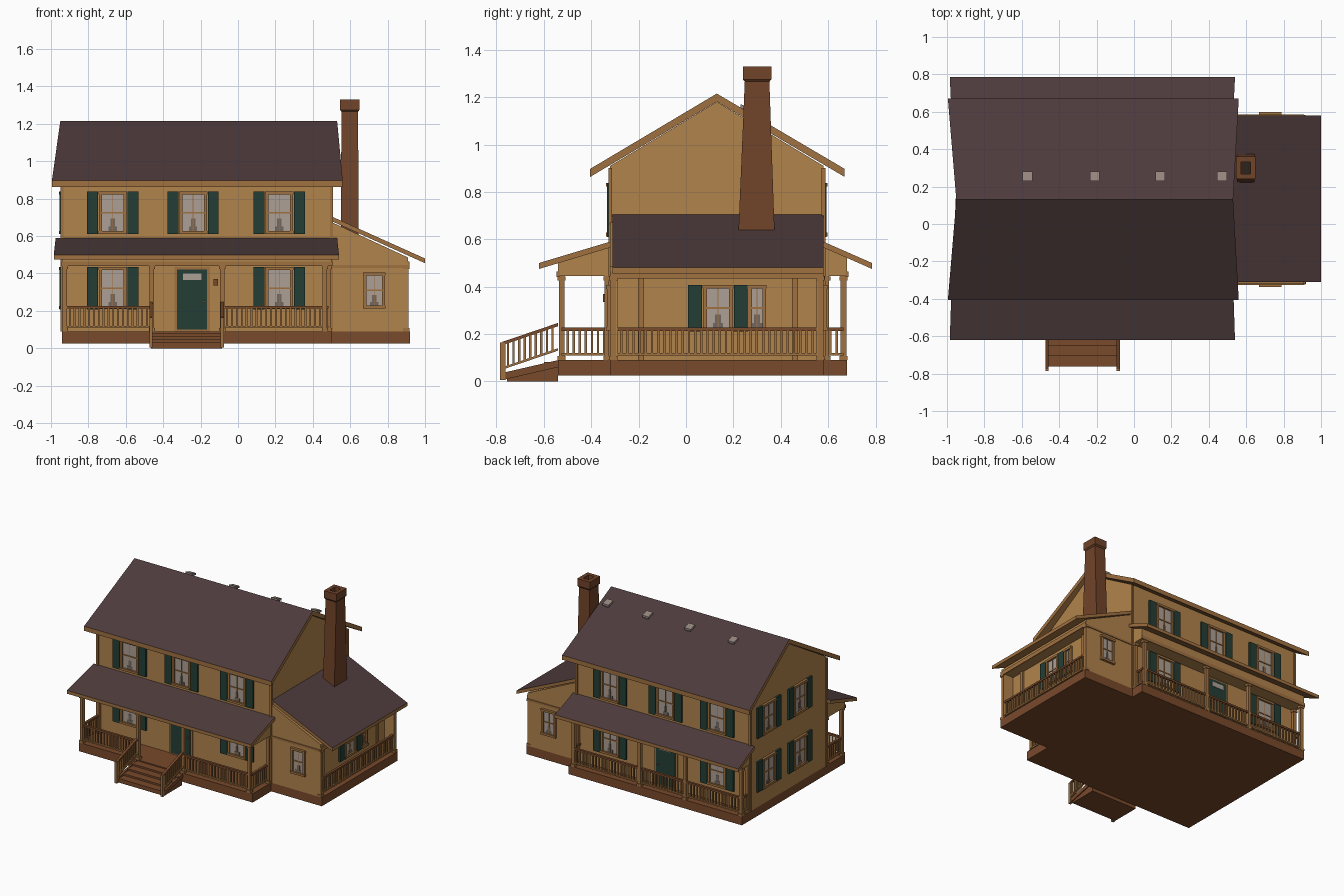
import bpy, bmesh, math
from mathutils import Vector

if "Cube" in bpy.data.objects:
    bpy.data.objects.remove(bpy.data.objects["Cube"])

# ---- colours
COLOURS = {
    "siding":  (0.440, 0.228, 0.072, 1),
    "trim":    (0.350, 0.165, 0.052, 1),
    "wood":    (0.190, 0.067, 0.024, 1),
    "shingle": (0.075, 0.043, 0.044, 1),
    "green":   (0.017, 0.048, 0.034, 1),
    "curtain": (0.420, 0.350, 0.300, 1),
    "glass":   (0.170, 0.135, 0.115, 1),
    "brick":   (0.165, 0.056, 0.022, 1),
    "soot":    (0.030, 0.015, 0.010, 1),
    "vent":    (0.300, 0.240, 0.210, 1),
}
MATS, NAMES = [], list(COLOURS)
for n, c in COLOURS.items():
    m = bpy.data.materials.new(n)
    m.diffuse_color = c
    m.use_nodes = True
    m.node_tree.nodes["Principled BSDF"].inputs["Base Color"].default_value = m.diffuse_color
    MATS.append(m)


class Part:
    """Collects simple solids into one named object."""
    def __init__(self, name):
        self.name, self.bm = name, bmesh.new()

    def loft(self, rings, mat, top=None):
        """Solid through equal-length rings; 'top' colours the last cap."""
        vs = [[self.bm.verts.new(p) for p in r] for r in rings]
        n, faces = len(vs[0]), []
        for a, b in zip(vs, vs[1:]):
            for i in range(n):
                faces.append(self.bm.faces.new((a[i], a[(i + 1) % n], b[(i + 1) % n], b[i])))
        faces.append(self.bm.faces.new(vs[0][::-1]))
        cap = self.bm.faces.new(vs[-1])
        for f in faces:
            f.material_index = NAMES.index(mat)
        cap.material_index = NAMES.index(top or mat)

    def box(self, x0, x1, y0, y1, z0, z1, mat):
        self.loft([[(x0, y0, z), (x1, y0, z), (x1, y1, z), (x0, y1, z)] for z in (z0, z1)], mat)

    def slab(self, pts, th):
        """Roof panel: shingles on top, trim on the edges and underside."""
        self.loft([[(x, y, z - th) for x, y, z in pts], pts], "trim", "shingle")

    def bar(self, a, b, w, h, mat):
        """Beam running along y or z-slope between two points."""
        a, b = Vector(a), Vector(b)
        side = Vector((b - a).cross(Vector((0, 0, 1)))).normalized() * w / 2
        up = Vector((0, 0, h / 2))
        self.loft([[p - side - up, p + side - up, p + side + up, p - side + up] for p in (a, b)], mat)

    def done(self):
        bmesh.ops.recalc_face_normals(self.bm, faces=self.bm.faces)
        me = bpy.data.meshes.new(self.name)
        self.bm.to_mesh(me)
        self.bm.free()
        for m in MATS:
            me.materials.append(m)
        ob = bpy.data.objects.new(self.name, me)
        bpy.context.collection.objects.link(ob)


# ---- main dimensions
X0, X1, Y0, Y1 = -0.94, 0.50, -0.32, 0.58
YM, WX, WR = 0.13, 0.91, 0.83          # ridge line, wing edge, recessed wing wall
PF, PB = -0.54, 0.68                   # front and back porch edges
FLOOR = 0.09

# ---- foundation decks
p = Part("foundation")
p.box(X0, X1, PF, PB, 0.025, FLOOR, "wood")
p.box(X1, WX + 0.01, Y0, Y1, 0.025, FLOOR, "wood")
p.done()

# ---- main house body with gables
p = Part("house_body")
prof = [(Y0, FLOOR), (Y1, FLOOR), (Y1, 0.91), (YM, 1.18), (Y0, 0.91)]
p.loft([[(x, y, z) for y, z in prof] for x in (X0, X1)], "siding")
for x in (X0, X1):
    for y in (Y0, Y1):
        p.box(x - 0.008, x + 0.008, y - 0.008, y + 0.008, FLOOR, 0.90, "trim")
p.done()

# ---- main roof: slopes flare outward from ridge to eave
p = Part("main_roof")
for ye in (-0.405, 0.67):
    p.slab([(-0.995, ye, 0.897), (0.56, ye, 0.897), (0.53, YM, 1.215), (-0.95, YM, 1.215)], 0.034)
p.done()

# ---- roof vents on the back slope
p = Part("roof_vents")
for x in (-0.57, -0.21, 0.14, 0.47):
    p.loft([[(x + sx * w, 0.255 + sy * w, z + dz * (sy + 1)) for sx, sy in ((-1, -1), (1, -1), (1, 1), (-1, 1))]
            for w, z, dz in ((0.018, 1.12, 0), (0.018, 1.155, -0.008), (0.026, 1.155, -0.008), (0.026, 1.17, -0.008))], "vent")
p.done()

# ---- porch roofs and the solid fill beneath them
for name, yw, ye, yp in (("front", Y0, -0.62, PF), ("back", Y1, 0.785, PB)):
    p = Part(name + "_porch_roof")
    p.slab([(-0.985, ye, 0.50), (0.54, ye, 0.50), (0.53, yw, 0.59), (-0.975, yw, 0.59)], 0.025)
    zp = 0.475 + 0.09 * abs(yp - ye) / abs(yw - ye)
    prof = [(yw, 0.445), (yp, 0.445), (yp, zp), (yw, 0.565)]
    p.loft([[(x, y, z) for y, z in prof] for x in (X0, X1)], "siding")
    p.box(X0 - 0.005, X1 + 0.005, yp - 0.006, yp + 0.006, 0.44, 0.465, "trim")
    p.done()

# ---- side wing
p = Part("wing_body")
p.box(X1, WR, Y0, Y1, FLOOR, 0.46, "siding")
for y0, y1 in ((Y0, Y0 + 0.03), (Y1 - 0.03, Y1)):
    p.box(X1, WX, y0, y1, FLOOR, 0.46, "siding")
prof = [(X1, 0.44), (WX, 0.44), (WX, 0.485), (X1, 0.675)]
p.loft([[(x, y, z) for x, z in prof] for y in (Y0, Y1)], "siding")
for y in (Y0, Y1):
    p.box(X1, WX, y - 0.006, y + 0.006, 0.43, 0.445, "trim")
p.box(WX - 0.006, WX + 0.006, Y0, Y1, 0.435, 0.465, "trim")
p.done()
p = Part("wing_roof")
p.slab([(0.50, -0.31, 0.705), (1.0, -0.31, 0.48), (1.0, 0.58, 0.48), (0.50, 0.58, 0.705)], 0.025)
p.done()

# ---- chimney with flared cap and hollow flue
def rect(z, i=0.0):
    return [(0.545 + i, 0.24 + i, z), (0.65 - i, 0.24 + i, z), (0.65 - i, 0.36 - i, z), (0.545 + i, 0.36 - i, z)]
p = Part("chimney")
p.loft([[(0.55, 0.22, 0.60), (0.645, 0.22, 0.60), (0.645, 0.375, 0.60), (0.55, 0.375, 0.60)],
        rect(1.265, 0.008), rect(1.275), rect(1.33), rect(1.33, 0.028), rect(1.26, 0.028)], "brick", "soot")
p.done()


# ---- windows and doors, placed on a wall by (across, outward, up)
WALLS = {"front": ("y", Y0, -1), "back": ("y", Y1, 1), "left": ("x", X0, -1), "wing": ("x", WR, 1)}

def on_wall(p, wall, u, d, z, mat):
    axis, base, s = WALLS[wall]
    a, b = sorted((base + s * d[0], base + s * d[1]))
    if axis == "y":
        p.box(u[0], u[1], a, b, *z, mat)
    else:
        p.box(a, b, u[0], u[1], *z, mat)

def window(name, wall, u, z, w=0.066, h=0.105, shutters=(-1, 1)):
    p = Part(name)
    on_wall(p, wall, (u - w, u + w), (0, 0.004), (z - h, z + h), "curtain")
    for k, (gw, z0, z1) in enumerate(((0.012, -h, -0.3 * h), (0.022, -h, -0.7 * h))):
        on_wall(p, wall, (u - gw, u + gw), (0, 0.005 + k * 0.001), (z + z0, z + z1), "glass")
    for s in (-1, 1):                                            # frame sides and rails
        on_wall(p, wall, (u + s * w - 0.008, u + s * w + 0.008), (0, 0.014), (z - h, z + h), "trim")
        on_wall(p, wall, (u - w - 0.01, u + w + 0.01), (0, 0.018), (z + s * h - 0.008, z + s * h + 0.008), "trim")
    on_wall(p, wall, (u - w, u + w), (0, 0.009), (z - 0.004, z + 0.004), "trim")
    on_wall(p, wall, (u - 0.002, u + 0.002), (0, 0.008), (z - h, z + h), "trim")
    for s in shutters:
        c = u + s * (w + 0.042)
        on_wall(p, wall, (c - 0.029, c + 0.029), (0, 0.014), (z - h - 0.01, z + h + 0.008), "green")
    p.done()

LOW, HIGH = 0.322, 0.725
for wall in ("front", "back"):
    for u in (-0.67, -0.24, 0.22):
        window(wall + "_upper_window", wall, u, HIGH)
    for u in (-0.67, 0.22):
        window(wall + "_lower_window", wall, u, LOW)
    window(wall + "_wing_window", wall, 0.728, 0.31, 0.05, 0.088, ())
    p = Part(wall + "_door")
    on_wall(p, wall, (-0.34, -0.15), (0, 0.008), (FLOOR, 0.435), "trim")
    on_wall(p, wall, (-0.325, -0.165), (0, 0.014), (FLOOR + 0.01, 0.42), "green")
    on_wall(p, wall, (-0.295, -0.195), (0, 0.017), (0.365, 0.40), "curtain")
    on_wall(p, wall, (-0.187, -0.177), (0, 0.024), (0.245, 0.255), "trim")
    p.done()
for u in (0.0, 0.37):
    for z in (LOW, HIGH):
        window("left_window", "left", u, z)
window("wing_side_window", "wing", 0.135, 0.31, 0.055, 0.09)
window("wing_side_window", "wing", 0.30, 0.31, 0.03, 0.09, ())


# ---- porch posts
p = Part("porch_posts")
posts = [(x, y) for y in (PF + 0.015, PB - 0.015) for x in (X0 + 0.015, -0.46, -0.085, X1 - 0.035)]
posts += [(WX - 0.01, y) for y in (Y0 + 0.013, Y1 - 0.013)]
posts += [(x, y) for y in (Y0 - 0.012, Y1 + 0.012) for x in (X0 + 0.015, X1 - 0.015)]
for x, y in posts:
    p.box(x - 0.012, x + 0.012, y - 0.012, y + 0.012, FLOOR - 0.01, 0.445, "trim")
    for z in (FLOOR, 0.425):
        p.box(x - 0.017, x + 0.017, y - 0.017, y + 0.017, z, z + 0.018, "trim")
for y in (-0.19, 0.46):                                           # boards on the wing wall
    p.box(WR, WR + 0.012, y - 0.012, y + 0.012, FLOOR, 0.44, "trim")
p.done()


# ---- railings
def railing(name, a, b, z0=FLOOR, z1=FLOOR):
    p = Part(name)
    a, b = Vector((*a, z0)), Vector((*b, z1))
    for h, t, mat in ((0.13, 0.014, "wood"), (0.025, 0.010, "trim")):
        o = Vector((0, 0, h))
        p.bar(a + o, b + o, 0.018, t, mat)
    n = max(2, round((b - a).length / 0.026))
    for i in range(1, n):
        q = a.lerp(b, i / n)
        p.box(q.x - 0.005, q.x + 0.005, q.y - 0.005, q.y + 0.005, q.z + 0.022, q.z + 0.127, "trim")
    p.done()

F, B = PF + 0.015, PB - 0.015
railing("front_railing_left", (X0 + 0.015, F), (-0.46, F))
railing("front_railing_right", (-0.085, F), (X1 - 0.035, F))
railing("back_railing", (X0 + 0.015, B), (X1 - 0.035, B))
for x in (X0 + 0.015, X1 - 0.025):
    railing("porch_end_railing", (x, F), (x, Y0))
    railing("porch_end_railing", (x, Y1), (x, B))
railing("wing_railing", (WX - 0.01, Y0 + 0.02), (WX - 0.01, Y1 - 0.02))

# ---- front steps with sloping rails
p = Part("front_steps")
for i in range(4):
    y = -0.755 + i * 0.054
    z = 0.034 + i * 0.016
    p.box(-0.465, -0.085, y, PF, 0.0 + i * 0.006, z - 0.008, "wood")
    p.box(-0.47, -0.08, y - 0.006, y + 0.056, z - 0.008, z, "wood")
for x in (-0.465, -0.085):
    p.box(x - 0.009, x + 0.009, -0.785, -0.762, 0.005, 0.165, "trim")
    p.bar((x, -0.77, 0.022), (x, PF, 0.075), 0.014, 0.03, "wood")
p.done()
for x in (-0.465, -0.085):
    railing("step_railing", (x, -0.775), (x, PF), 0.03, 0.11)

# ---- wall lantern beside the front door
p = Part("door_lantern")
p.box(-0.132, -0.108, Y0 - 0.03, Y0, 0.335, 0.37, "wood")
p.done()
